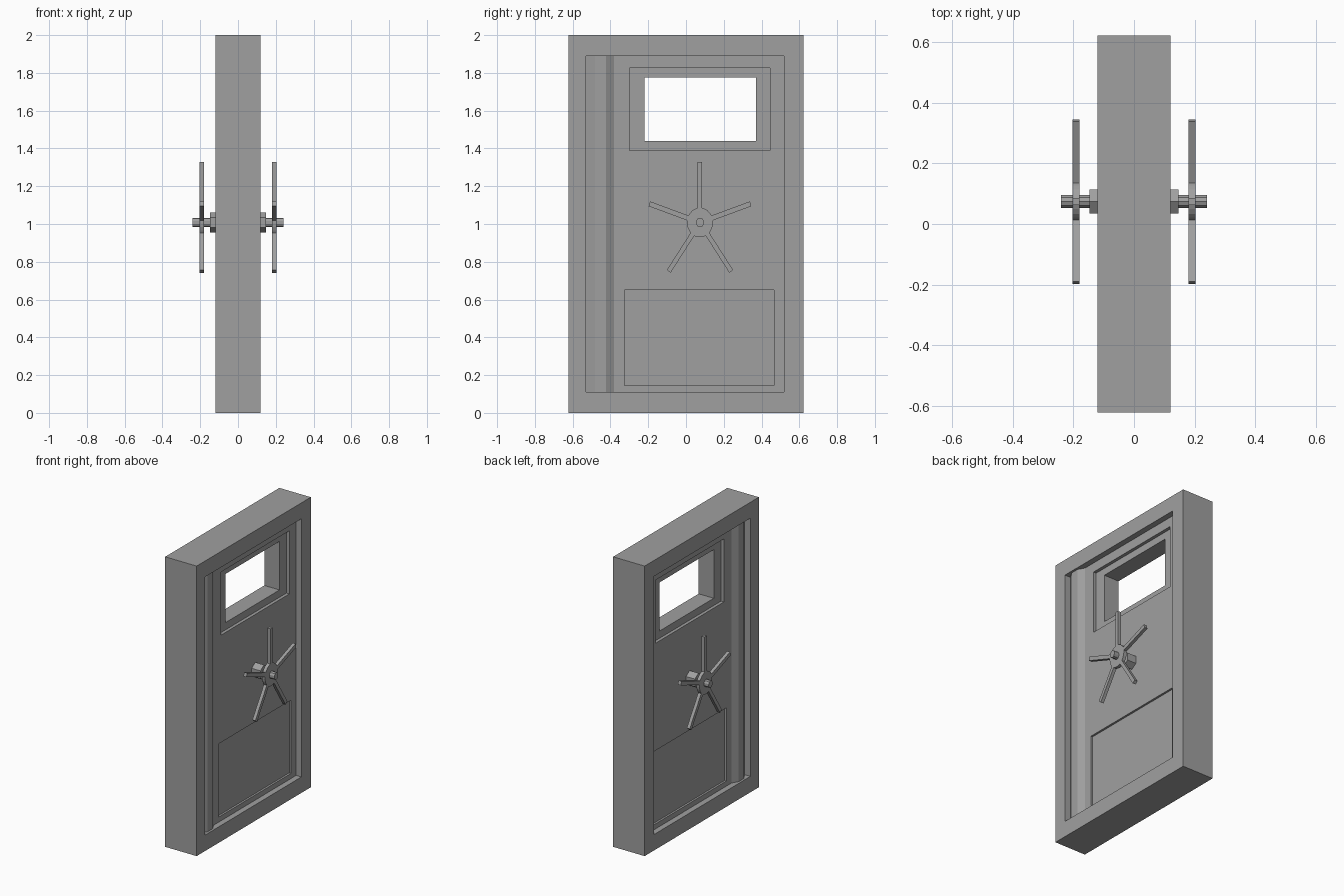
import bpy, bmesh
from math import sin, cos, pi, radians
from mathutils import Matrix, Vector

cube = bpy.data.objects.get("Cube")
if cube:
    bpy.data.objects.remove(cube, do_unlink=True)

steel = bpy.data.materials.new("grey_steel")
steel.use_nodes = True
GREY = (0.35, 0.35, 0.35, 1)
steel.diffuse_color = GREY
steel.node_tree.nodes["Principled BSDF"].inputs["Base Color"].default_value = GREY


def make_object(name, bm):
    bmesh.ops.recalc_face_normals(bm, faces=bm.faces)
    mesh = bpy.data.meshes.new(name)
    bm.to_mesh(mesh)
    bm.free()
    mesh.materials.append(steel)
    obj = bpy.data.objects.new(name, mesh)
    bpy.context.collection.objects.link(obj)
    return obj


def add_box(bm, x, y, z):
    """Box spanning the given (low, high) ranges."""
    spans = (x, y, z)
    centre = Vector([(a + b) / 2 for a, b in spans])
    size = [b - a for a, b in spans]
    bmesh.ops.create_cube(bm, size=1, matrix=Matrix.Translation(centre) @ Matrix.Diagonal((*size, 1)))


def box(name, x, y, z):
    bm = bmesh.new()
    add_box(bm, x, y, z)
    return make_object(name, bm)


def cut(target, x, y, z):
    """Remove a box-shaped volume from the target."""
    cutter = box("cutter", x, y, z)
    cutter.hide_render = True
    mod = target.modifiers.new("cut", 'BOOLEAN')
    mod.operation = 'DIFFERENCE'
    mod.solver = 'EXACT'
    mod.object = cutter
    bpy.context.view_layer.objects.active = target
    bpy.ops.object.modifier_apply(modifier=mod.name)
    bpy.data.objects.remove(cutter, do_unlink=True)


def extrude_outline(bm, points, x0, x1):
    """Prism from a (y, z) outline, running from x0 to x1."""
    face = bm.faces.new([bm.verts.new((x0, y, z)) for y, z in points])
    moved = bmesh.ops.extrude_face_region(bm, geom=[face])["geom"]
    verts = [v for v in moved if isinstance(v, bmesh.types.BMVert)]
    bmesh.ops.translate(bm, verts=verts, vec=(x1 - x0, 0, 0))
    # close the starting end if the extrusion consumed it
    bmesh.ops.holes_fill(bm, edges=[e for e in bm.edges if e.is_boundary])


THROUGH = (-0.3, 0.3)
LEAF = 0.08

# Outer frame
frame = box("door_frame", (-0.12, 0.12), (-0.622, 0.622), (0, 2))
cut(frame, THROUGH, (-0.53, 0.52), (0.11, 1.89))

# Door leaf with window, window surround and lower panel pockets
leaf = box("door_leaf", (-LEAF, LEAF), (-0.45, 0.53), (0.1, 1.9))
cut(leaf, THROUGH, (-0.22, 0.37), (1.44, 1.775))
for side in (-1, 1):
    def pocket(depth):
        return sorted((side * (LEAF - depth), side * 0.2))
    cut(leaf, pocket(0.022), (-0.30, 0.445), (1.39, 1.825))
    cut(leaf, pocket(0.014), (-0.325, 0.465), (0.145, 0.65))

# Twelve-sided hinge post
bm = bmesh.new()
bmesh.ops.create_cone(bm, cap_ends=True, segments=12, radius1=0.1085, radius2=0.1085, depth=1.79,
                      matrix=Matrix.Translation((0, -0.4525, 1)) @ Matrix.Rotation(radians(15), 4, 'Z'))
post = make_object("hinge_post", bm)
if max(v.co.x for v in post.data.vertices) > 0.107:
    post.data.transform(Matrix.Translation((0, -0.4525, 0)) @ Matrix.Rotation(radians(15), 4, 'Z')
                        @ Matrix.Translation((0, 0.4525, 0)))

# Handwheels, slightly narrower than tall
HUB_Y, HUB_Z, SQUASH = 0.074, 1.008, 0.88


def polygon(radius, sides):
    return [(HUB_Y + SQUASH * radius * sin(2 * pi * i / sides),
             HUB_Z + radius * cos(2 * pi * i / sides)) for i in range(sides)]


def wheel_outline():
    """Round hub with five straight spokes, as one outline."""
    hub, tip, half = 0.078, 0.32, 0.0135
    points = []
    for i in range(5):
        a = 2 * pi * i / 5
        for along, across in ((hub, -half), (tip, -half), (tip, half), (hub, half)):
            points.append((along * sin(a) + across * cos(a), along * cos(a) - across * sin(a)))
        for step in (0.3, 0.5, 0.7):
            b = a + step * 2 * pi / 5
            points.append((hub * sin(b), hub * cos(b)))
    return [(HUB_Y + SQUASH * y, HUB_Z + z) for y, z in points]


for side, label in ((1, "left"), (-1, "right")):
    for part, outline, x0, x1 in (
            ("handwheel", wheel_outline(), 0.18, 0.203),
            ("axle", polygon(0.025, 10), 0.07, 0.24),
            ("axle_mount", polygon(0.052, 6), 0.07, 0.147)):
        bm = bmesh.new()
        extrude_outline(bm, outline, side * x0, side * x1)
        make_object(f"{label}_{part}", bm)
